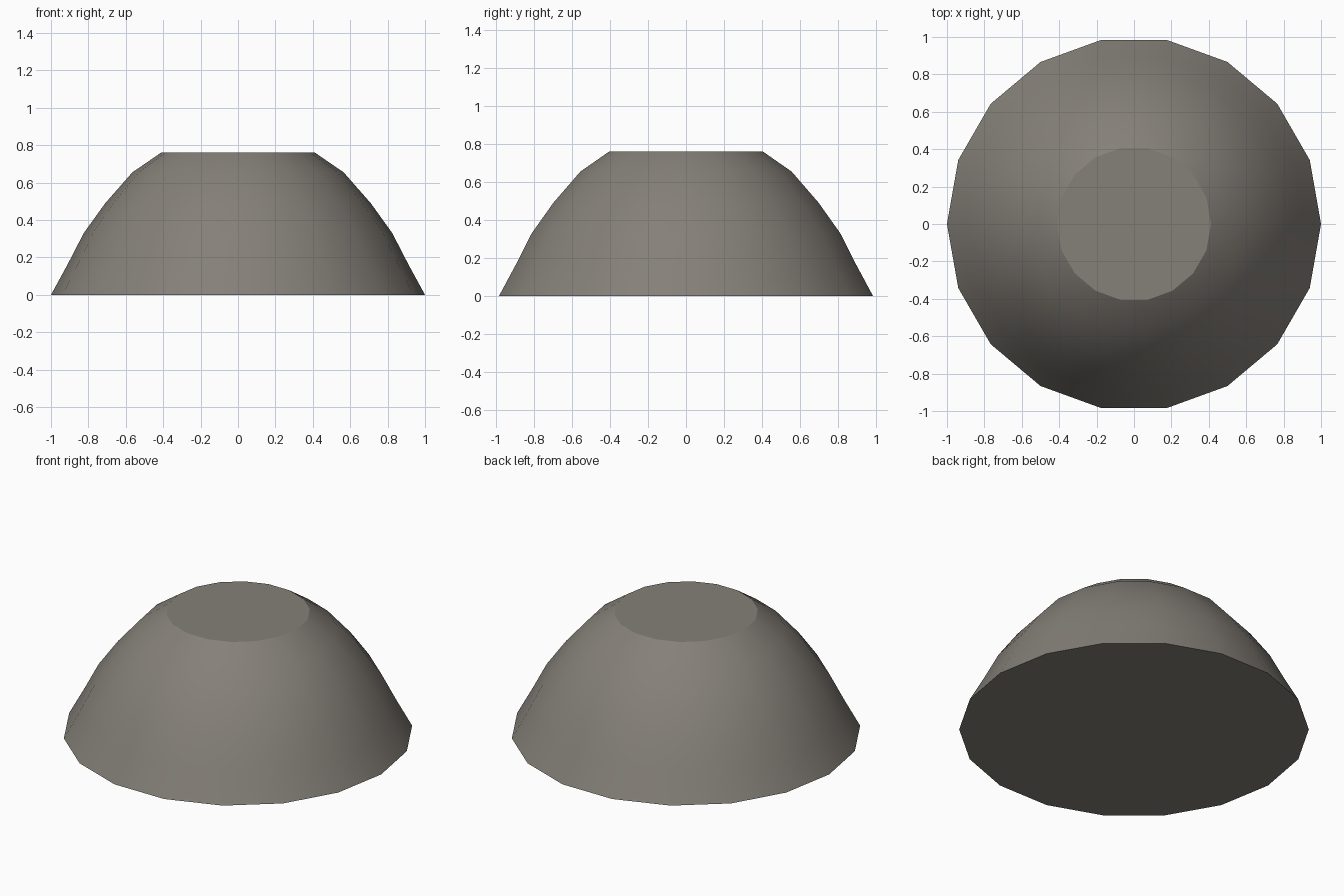
import bpy, bmesh, math

if "Cube" in bpy.data.objects:
    bpy.data.objects.remove(bpy.data.objects["Cube"])

# Flat warm grey
grey = bpy.data.materials.new("warm grey")
grey.diffuse_color = (0.235, 0.216, 0.19, 1)
grey.use_nodes = True
grey.node_tree.nodes["Principled BSDF"].inputs["Base Color"].default_value = grey.diffuse_color

# Side profile (radius, height), revolved into an 18-sided upturned bowl
SIDES = 18
PROFILE = [(1.0, 0.0), (0.91, 0.165), (0.825, 0.33), (0.71, 0.49),
           (0.565, 0.655), (0.412, 0.76)]

bm = bmesh.new()
rings = []
for r, z in PROFILE:
    rings.append([bm.verts.new((r * math.cos(2 * math.pi * i / SIDES),
                                r * math.sin(2 * math.pi * i / SIDES), z))
                  for i in range(SIDES)])

# Walls
for low, high in zip(rings, rings[1:]):
    for i in range(SIDES):
        j = (i + 1) % SIDES
        bm.faces.new((low[i], low[j], high[j], high[i]))

# Flat bottom and top
bm.faces.new(rings[0][::-1])
bm.faces.new(rings[-1])

mesh = bpy.data.meshes.new("dome_body")
bm.to_mesh(mesh)
bm.free()
mesh.materials.append(grey)
dome = bpy.data.objects.new("dome_body", mesh)
bpy.context.collection.objects.link(dome)

# Smooth wall, crisp rims
bpy.context.view_layer.objects.active = dome
dome.select_set(True)
bpy.ops.object.shade_smooth_by_angle(angle=math.radians(30))
